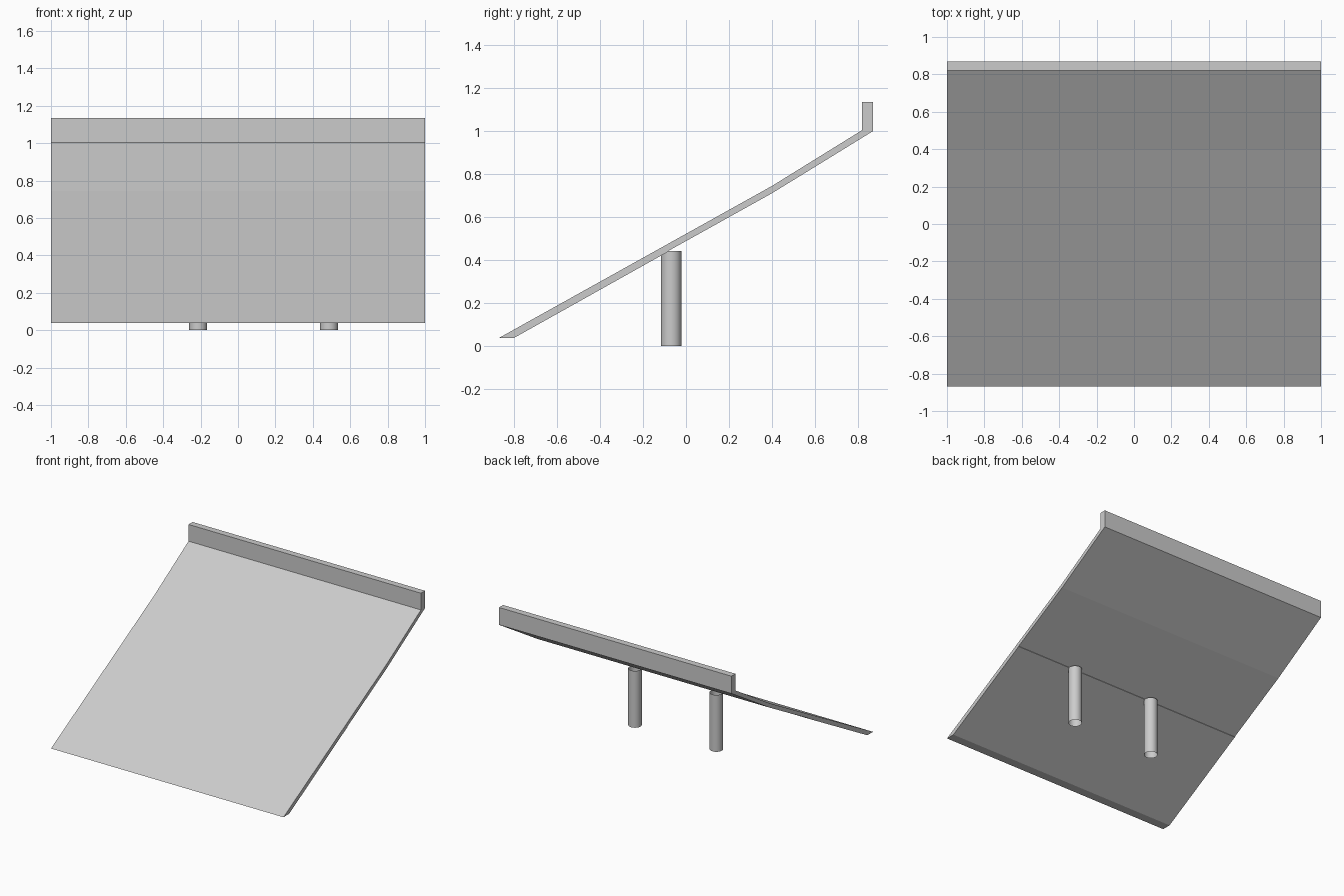
import bpy, bmesh

if "Cube" in bpy.data.objects:
    bpy.data.objects.remove(bpy.data.objects["Cube"])

def extrude_profile(name, points, half_width):
    """Extrude a (y, z) side profile across x."""
    bm = bmesh.new()
    face = bm.faces.new([bm.verts.new((-half_width, y, z)) for y, z in points])
    res = bmesh.ops.extrude_face_region(bm, geom=[face])
    verts = [g for g in res["geom"] if isinstance(g, bmesh.types.BMVert)]
    bmesh.ops.translate(bm, verts=verts, vec=(2 * half_width, 0, 0))
    bmesh.ops.recalc_face_normals(bm, faces=bm.faces[:])
    mesh = bpy.data.meshes.new(name)
    bm.to_mesh(mesh)
    bm.free()
    obj = bpy.data.objects.new(name, mesh)
    bpy.context.collection.objects.link(obj)
    return obj

# Sloping panel with a slight bend and an upright lip at the back
extrude_profile("sloped_panel", [
    (-0.87, 0.038), (0.40, 0.745), (0.82, 1.005), (0.82, 1.135),
    (0.87, 1.135), (0.87, 1.0), (0.40, 0.711),
    (-0.08, 0.444), (-0.08, 0.441), (-0.80, 0.038)], 1.0)

# Two open tube posts underneath
height = 0.442
for name, x in (("left_post", -0.213), ("right_post", 0.487)):
    bpy.ops.mesh.primitive_cylinder_add(
        vertices=32, radius=0.048, depth=height, end_fill_type='NOTHING',
        location=(x, -0.069, height / 2))
    bpy.context.object.name = name
    bpy.ops.object.shade_smooth_by_angle()
